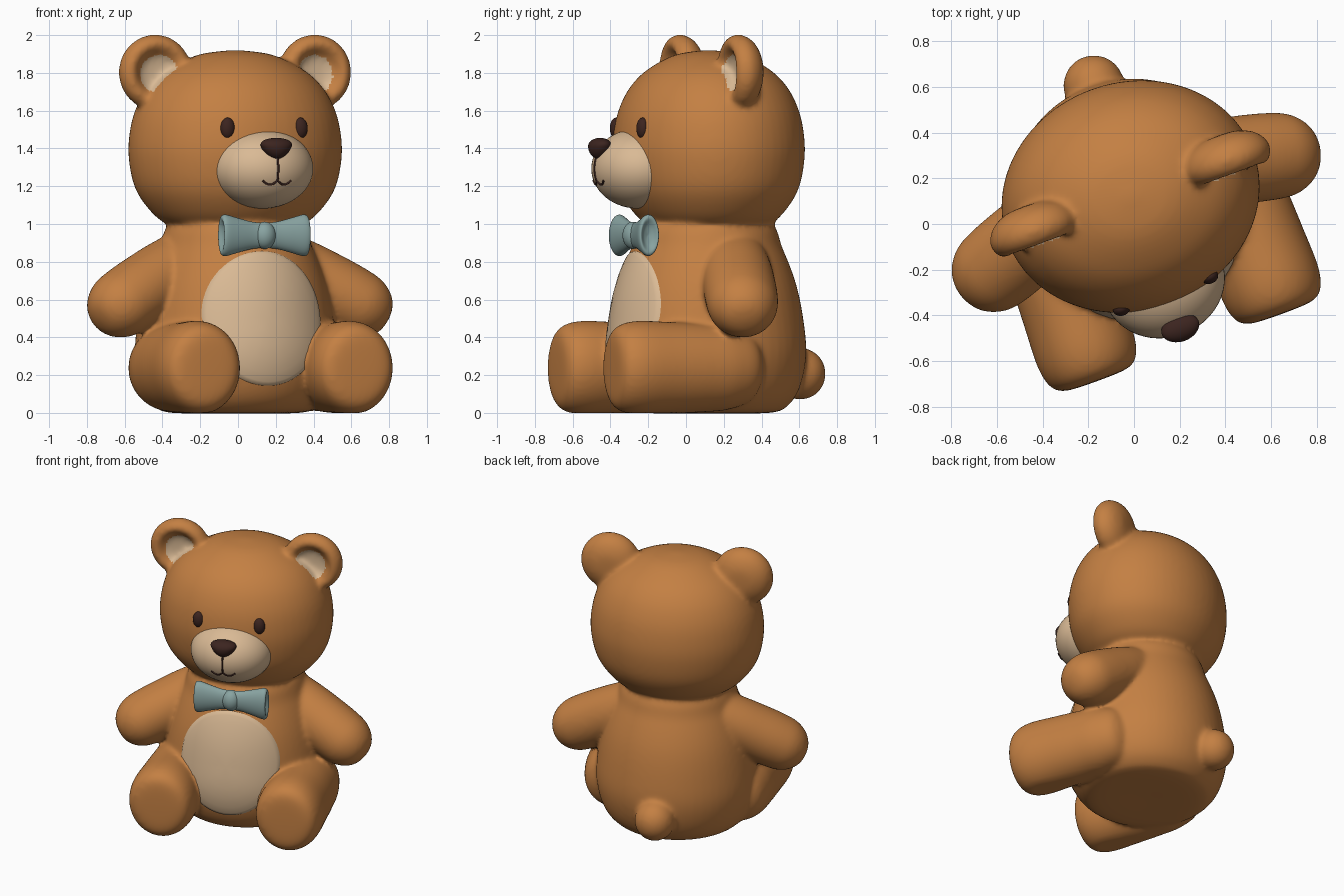
import bpy, bmesh, math
from mathutils import Matrix, Vector

if "Cube" in bpy.data.objects:
    bpy.data.objects.remove(bpy.data.objects["Cube"])

# Whole toy is turned 20 degrees about z
BASE = Matrix.Translation((-0.015, 0.12, 0)) @ Matrix.Rotation(math.radians(20), 4, 'Z')
SIDES = (("left", -1), ("right", 1))


def material(name, rgb):
    m = bpy.data.materials.new(name)
    m.diffuse_color = (*rgb, 1)
    m.use_nodes = True
    m.node_tree.nodes["Principled BSDF"].inputs["Base Color"].default_value = m.diffuse_color
    return m


FUR = material("brown fur", (0.55, 0.215, 0.056))
CREAM = material("cream fur", (0.70, 0.49, 0.30))
DARK = material("dark brown", (0.045, 0.018, 0.014))
TEAL = material("grey teal", (0.25, 0.37, 0.36))


def finish(name, bm, mats, local=Matrix()):
    bmesh.ops.remove_doubles(bm, verts=bm.verts, dist=1e-5)
    bmesh.ops.recalc_face_normals(bm, faces=bm.faces)
    for f in bm.faces:
        f.smooth = True
    bm.transform(BASE @ local)
    me = bpy.data.meshes.new(name)
    bm.to_mesh(me)
    bm.free()
    for m in mats:
        me.materials.append(m)
    ob = bpy.data.objects.new(name, me)
    bpy.context.collection.objects.link(ob)
    return ob


def smooth_profile(pts, n=5):
    """Catmull-Rom through (radius, height) points."""
    p = [Vector(q) for q in pts]
    p = [p[0]] + p + [p[-1]]
    out = []
    for i in range(1, len(p) - 2):
        a, b, c, d = p[i - 1:i + 3]
        for k in range(n):
            t = k / n
            q = 0.5 * (2 * b + (c - a) * t + (2 * a - 5 * b + 4 * c - d) * t * t
                       + (3 * b - a - 3 * c + d) * t ** 3)
            out.append((max(q.x, 0), q.y))
    return out + [tuple(pts[-1])]


def skin(bm, rings):
    for a, b in zip(rings, rings[1:]):
        for i in range(len(a)):
            j = (i + 1) % len(a)
            bm.faces.new((a[i], a[j], b[j], b[i]))


def lathe_bm(profile, sx=1, sy=1, segs=56):
    bm = bmesh.new()
    skin(bm, [[bm.verts.new((r * sx * math.cos(2 * math.pi * i / segs),
                             r * sy * math.sin(2 * math.pi * i / segs), z))
               for i in range(segs)] for r, z in profile])
    return bm


def ellipsoid(name, centre, radii, mat, shape=None):
    bm = bmesh.new()
    bmesh.ops.create_uvsphere(bm, u_segments=48, v_segments=28, radius=1)
    if shape:
        for v in bm.verts:
            v.co = shape(v.co)
    return finish(name, bm, [mat], Matrix.Translation(centre) @ Matrix.Diagonal((*radii, 1)))


fur_parts = []

# Body: pear-shaped with a flat base
BODY_Y = -0.01
body = smooth_profile([(0, 0), (0.33, 0.0), (0.43, 0.04), (0.493, 0.14), (0.525, 0.3),
                       (0.512, 0.48), (0.472, 0.68), (0.40, 0.87), (0.32, 1.02), (0, 1.08)])
fur_parts.append(finish("body", lathe_bm(body, 1.02), [FUR], Matrix.Translation((0, BODY_Y, 0))))


def body_radius(z):
    for (r0, z0), (r1, z1) in zip(body, body[1:]):
        if z0 <= z <= z1 and z1 > z0:
            return r0 + (r1 - r0) * (z - z0) / (z1 - z0)
    return 0.3


# Belly patch: oval laid over the body front
bm = bmesh.new()
rings = []
for s, off in [(0, .012), (.2, .012), (.4, .012), (.6, .012), (.8, .012), (.93, .01), (.98, .007), (1, -.01)]:
    ring = []
    for i in range(64):
        a = 2 * math.pi * i / 64
        x, z = 0.338 * s * math.cos(a), 0.5 + 0.36 * s * math.sin(a)
        ring.append(bm.verts.new((x, BODY_Y - off - math.sqrt(body_radius(z) ** 2 - (x / 1.02) ** 2), z)))
    rings.append(ring)
skin(bm, rings)
belly = finish("belly_patch", bm, [CREAM])
if sum(p.normal.y * p.area for p in belly.data.polygons) > 0:
    belly.data.flip_normals()

# Head: wide, slightly flattened ball
head = smooth_profile([(0, 0.965), (0.45, 0.972), (0.66, 1.005), (0.82, 1.085), (0.945, 1.20), (1, 1.36),
                       (0.985, 1.5), (0.925, 1.62), (0.81, 1.73), (0.63, 1.82), (0.34, 1.897), (0, 1.922)])
fur_parts.append(finish("head", lathe_bm(head, 0.573, 0.5), [FUR]))

# Muzzle, nose and eyes
MC, MR = Vector((0.008, -0.40, 1.293)), Vector((0.272, 0.245, 0.211))
ellipsoid("muzzle", MC, MR, CREAM)


def nose_shape(c):
    return Vector((c.x * (0.8 + 0.25 * c.z), c.y, c.z if c.z < 0 else c.z * 0.75))


ellipsoid("nose", (0.008, -0.615, 1.407), (0.103, 0.06, 0.065), DARK, nose_shape)
for side, s in SIDES:
    ellipsoid("eye_" + side, (s * 0.205, -0.447, 1.507), (0.039, 0.032, 0.056), DARK)


# Mouth: thin line following the muzzle surface
def on_muzzle(x, z):
    k = 1 - (x / MR.x) ** 2 - ((z - MC.z) / MR.z) ** 2
    return BASE @ Vector((MC.x + x, MC.y - MR.y * math.sqrt(k) - 0.001, z))


def tube(name, pts):
    cu = bpy.data.curves.new(name, 'CURVE')
    cu.dimensions = '3D'
    cu.bevel_depth = 0.0055
    cu.use_fill_caps = True
    sp = cu.splines.new('POLY')
    sp.points.add(len(pts) - 1)
    for p, (x, z) in zip(sp.points, pts):
        p.co = (*on_muzzle(x, z), 1)
    cu.materials.append(DARK)
    bpy.context.collection.objects.link(bpy.data.objects.new(name, cu))


tube("mouth_line", [(0, 1.36 - 0.13 * i / 8) for i in range(9)])
tube("mouth_smile", [(0.08 * t / 8, 1.23 - 0.022 * math.sin(math.pi * abs(t) / 8)) for t in range(-8, 9)])

# Ears: cupped discs
ear = smooth_profile([(0, 0.105), (0.09, 0.098), (0.165, 0.06), (0.2, 0), (0.19, -0.05),
                      (0.155, -0.078), (0.12, -0.062), (0.095, -0.035), (0.055, -0.022), (0, -0.02)])
ear_frames = []
for side, s in SIDES:
    frame = (Matrix.Translation((s * 0.45, 0.015, 1.803)) @ Matrix.Rotation(math.radians(-90), 4, 'X'))
    ear_frames.append((s, (BASE @ frame).inverted()))
    fur_parts.append(finish("ear_" + side, lathe_bm(ear), [FUR], frame))

# Arms: plump capsules from shoulder to hand
for side, s in SIDES:
    top = Vector((s * 0.30, 0.04, 0.785))
    hand = Vector((s * 0.672, -0.075 + 0.022 * s, 0.578))
    d = hand - top
    L = d.length
    arm = smooth_profile([(0, -0.175), (0.1, -0.15), (0.165, -0.07), (0.187, 0.08), (0.193, 0.25), (0.192, L - 0.05),
                          (0.18, L + 0.05), (0.14, L + 0.125), (0.08, L + 0.17), (0, L + 0.185)])
    fur_parts.append(finish("arm_" + side, lathe_bm(arm, 1, 0.95), [FUR],
                            Matrix.Translation(top) @ d.to_track_quat('Z', 'Y').to_matrix().to_4x4()))

# Legs: blunt-ended, pointing forward, flattened on the ground
leg = smooth_profile([(0, 0), (0.55, 0.004), (0.80, 0.022), (0.94, 0.07), (1, 0.16), (0.975, 0.32),
                      (0.94, 0.5), (0.88, 0.66), (0.65, 0.79), (0, 0.86)])
for side, s in SIDES:
    bm = lathe_bm(leg, 0.224, 0.25)
    bm.transform(Matrix.Rotation(math.radians(-90), 4, 'X'))
    for v in bm.verts:
        v.co.z = max(v.co.z, -0.238)
    fur_parts.append(finish("leg_" + side, bm, [FUR], Matrix.Translation((s * 0.43 + 0.015, -0.71, 0.238))))

# Tail
fur_parts.append(ellipsoid("tail", (0.015, 0.512, 0.207), (0.134, 0.134, 0.137), FUR))

# Sew all fur parts into one softly blended skin
bm = bmesh.new()
for ob in fur_parts:
    bm.from_mesh(ob.data)
    bpy.data.objects.remove(ob)
joined = bpy.data.meshes.new("joined")
bm.to_mesh(joined)
bm.free()
helper = bpy.data.objects.new("helper", joined)
bpy.context.collection.objects.link(helper)
rm = helper.modifiers.new("remesh", 'REMESH')
rm.mode, rm.voxel_size, rm.use_smooth_shade = 'VOXEL', 0.014, True
sm = helper.modifiers.new("smooth", 'SMOOTH')
sm.factor, sm.iterations = 0.5, 14
bpy.context.view_layer.update()
me = bpy.data.meshes.new_from_object(helper.evaluated_get(bpy.context.evaluated_depsgraph_get()))
bpy.data.objects.remove(helper)
me.name = "fur_body"
me.materials.clear()
me.materials.append(FUR)
me.materials.append(CREAM)
bpy.context.collection.objects.link(bpy.data.objects.new("fur_body", me))

# Cream insides of the ears
for p in me.polygons:
    p.use_smooth = True
    p.material_index = 0
    for s, inv in ear_frames:
        c = inv @ p.center
        if (c.xy - Vector((-0.01 * s, 0.01))).length < 0.102 and -0.075 < c.z < 0.03:
            p.material_index = 1

# Bow tie: two flared wings and a soft knot
wing = smooth_profile([(0, 0.215), (0.05, 0.225), (0.092, 0.243), (0.11, 0.222),
                       (0.092, 0.15), (0.072, 0.07), (0.066, 0)])
for side, s in SIDES:
    finish("bow_wing_" + side, lathe_bm(wing, 1, 0.52, 40), [TEAL],
           Matrix.Translation((0.01, -0.425, 0.94)) @ Matrix.Rotation(math.radians(90 * s), 4, 'Y'))
ellipsoid("bow_knot", (0.01, -0.43, 0.94), (0.06, 0.055, 0.072), TEAL)
